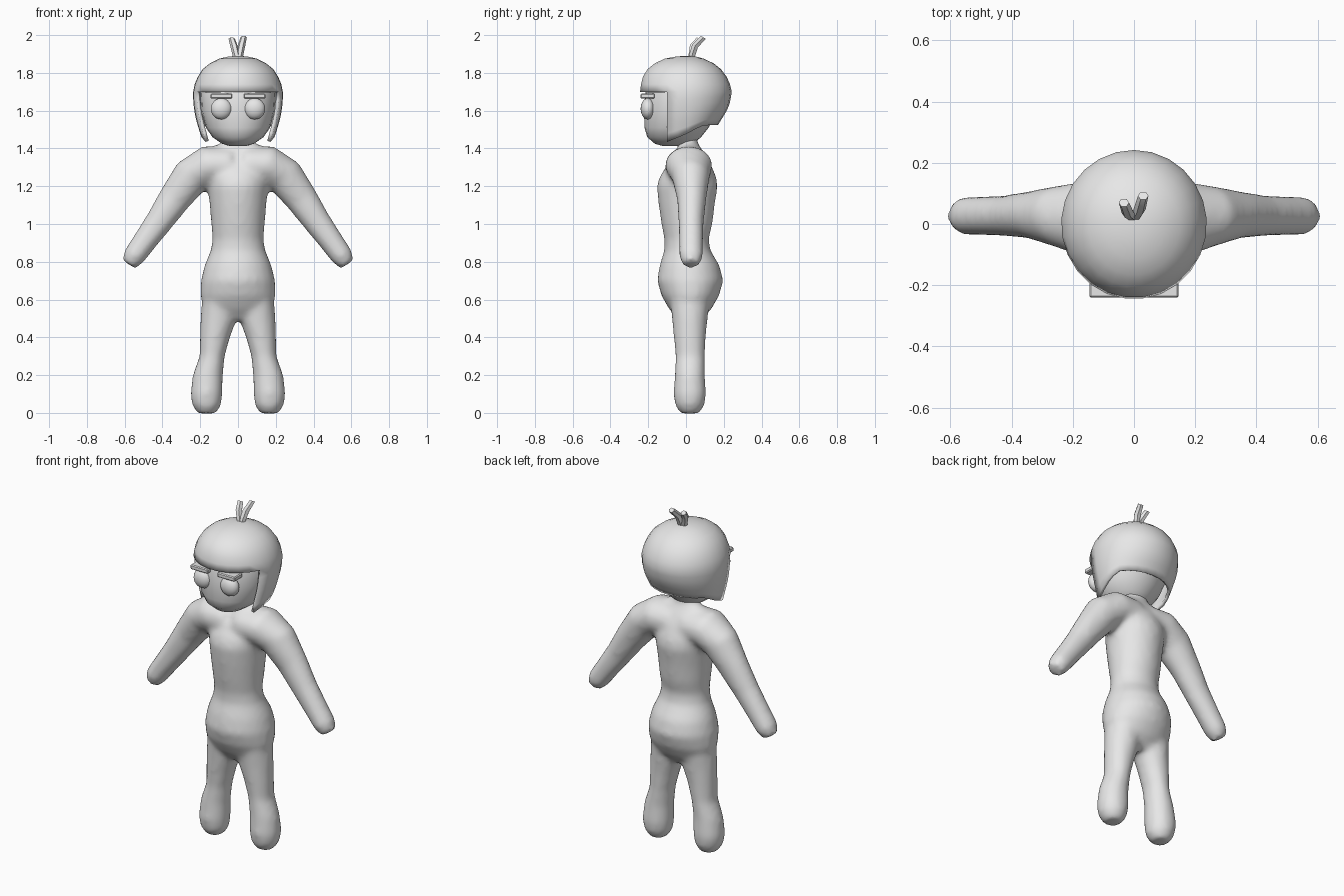
import bpy, bmesh, math
from mathutils import Vector as V

if "Cube" in bpy.data.objects:
    bpy.data.objects.remove(bpy.data.objects["Cube"])

grey = bpy.data.materials.new("plain grey")
grey.diffuse_color = (0.8, 0.8, 0.8, 1)
grey.use_nodes = True
grey.node_tree.nodes["Principled BSDF"].inputs["Base Color"].default_value = grey.diffuse_color


def finish(name, bm, angle=None):
    bmesh.ops.recalc_face_normals(bm, faces=bm.faces)
    me = bpy.data.meshes.new(name)
    bm.to_mesh(me)
    bm.free()
    ob = bpy.data.objects.new(name, me)
    bpy.context.collection.objects.link(ob)
    me.materials.append(grey)
    for p in me.polygons:
        p.use_smooth = True
    if angle:
        bpy.ops.object.select_all(action='DESELECT')
        ob.select_set(True)
        bpy.context.view_layer.objects.active = ob
        bpy.ops.object.shade_smooth_by_angle(angle=math.radians(angle))
    return ob


def loft(bm, frames, n=24):
    """Closed tube through elliptical rings given as (centre, half axis u, half axis v)."""
    rows = []
    for c, u, v in frames:
        rows.append([bm.verts.new(V(c) + V(u) * math.cos(a) + V(v) * math.sin(a))
                     for a in (math.tau * i / n for i in range(n))])
    for a, b in zip(rows, rows[1:]):
        for i in range(n):
            j = (i + 1) % n
            bm.faces.new((a[i], a[j], b[j], b[i]))
    bm.faces.new(rows[0][::-1])
    bm.faces.new(rows[-1])


def level(z, rx, yf, yb, cx=0):
    """Horizontal ring between a front and a back depth."""
    return (cx, (yf + yb) / 2, z), (rx, 0, 0), (0, (yb - yf) / 2, 0)


# Body: torso, legs and arms fused into one smooth skin
bm = bmesh.new()
loft(bm, [level(*r) for r in [
    (.49, .08, -.04, .08), (.55, .18, -.09, .135), (.62, .20, -.13, .175),
    (.70, .197, -.153, .198), (.78, .178, -.14, .178), (.86, .145, -.115, .13),
    (.92, .135, -.115, .12), (1.0, .142, -.13, .14), (1.1, .15, -.145, .152),
    (1.2, .16, -.155, .168), (1.25, .165, -.14, .16), (1.32, .16, -.095, .13),
    (1.38, .15, -.055, .095), (1.415, .125, -.04, .07), (1.435, .075, -.045, .06),
    (1.52, .06, -.04, .06)]])
for s in (-1, 1):
    loft(bm, [level(z, rx, yf, yb, s * cx) for z, cx, rx, yf, yb in [
        (.66, .10, .085, -.09, .13), (.5, .102, .097, -.075, .115),
        (.4, .122, .08, -.065, .105), (.3, .137, .067, -.056, .10),
        (.2, .16, .08, -.06, .10), (.1, .167, .085, -.067, .107),
        (.04, .166, .077, -.058, .098), (-.003, .165, .048, -.03, .07)]])
    path = [(.04, 1.31, .10, .12, .01), (.16, 1.31, .105, .125, .015),
            (.25, 1.25, .102, .10, .025), (.335, 1.135, .087, .078, .03),
            (.42, 1.01, .073, .067, .027), (.5, .90, .064, .064, .027),
            (.55, .83, .06, .063, .027), (.578, .786, .042, .045, .027)]
    frames = []
    for i, (x, z, h, w, y) in enumerate(path):
        p, q = path[max(i - 1, 0)], path[min(i + 1, len(path) - 1)]
        d = V((q[0] - p[0], 0, q[1] - p[1])).normalized()
        frames.append(((s * x, y, z), (-s * d.z * h, 0, d.x * h), (0, w, 0)))
    loft(bm, frames)
body = finish("body", bm)
m = body.modifiers.new("fuse", 'REMESH')
m.mode, m.voxel_size, m.use_smooth_shade = 'VOXEL', .016, True
m = body.modifiers.new("soften", 'SMOOTH')
m.factor, m.iterations = .5, 8

# Head
bm = bmesh.new()
loft(bm, [level(*r) for r in [
    (1.412, .04, -.12, -.01), (1.425, .085, -.165, .04), (1.46, .135, -.205, .08),
    (1.51, .17, -.22, .12), (1.6, .195, -.222, .17), (1.7, .2, -.215, .19),
    (1.78, .175, -.18, .17), (1.83, .10, -.10, .10)]])
head = finish("head", bm)

# Hair: cap with a straight fringe and longer sides and back
PROFILE = [(1.89, 0, 0, 0), (1.887, .05, .05, .05), (1.875, .10, .115, .095),
           (1.85, .15, .167, .147), (1.82, .187, .205, .185), (1.78, .213, .23, .215),
           (1.74, .23, .24, .233), (1.70, .238, .245, .242), (1.65, .238, .245, .235),
           (1.6, .232, .245, .217), (1.55, .222, .245, .185), (1.5, .207, .245, .155),
           (1.43, .187, .245, .14)]


def profile(z):
    for a, b in zip(PROFILE, PROFILE[1:]):
        if z >= b[0]:
            t = (a[0] - z) / (a[0] - b[0])
            return [a[k] + t * (b[k] - a[k]) for k in (1, 2, 3)]
    return PROFILE[-1][1:]


def hair_point(a, z):
    rx, yf, yb = profile(z)
    return (rx * math.cos(a), math.sin(a) * (yf if math.sin(a) < 0 else yb), z)


edge = math.asin(.1 / .245)           # where fringe meets side locks
NB, NF = 16, 9
back = [-edge + (math.pi + 2 * edge) * i / NB for i in range(NB + 1)]
front = [math.pi + edge + (math.pi - 2 * edge) * i / NF for i in range(1, NF)]
angles = back + front
bm = bmesh.new()
rows = [[bm.verts.new(hair_point(a, p[0])) for a in angles] for p in PROFILE[:8]]
for k in range(1, 7):
    row = []
    for a in back:
        y = hair_point(a, 1.6)[1]
        low = 1.435 + .4 * min(max(y + .1, 0), .22)
        row.append(bm.verts.new(hair_point(a, 1.70 + (low - 1.70) * k / 6)))
    rows.append(row)
for r, (a, b) in enumerate(zip(rows, rows[1:])):
    n = len(angles) if r < 7 else NB
    for i in range(n):
        j = (i + 1) % len(angles)
        bm.faces.new((a[i], b[i], b[j], a[j]))
bmesh.ops.remove_doubles(bm, verts=bm.verts, dist=.0005)
hair = finish("hair", bm, 40)
m = hair.modifiers.new("thickness", 'SOLIDIFY')
m.thickness, m.offset = .018, -1

for s, side in ((-1, "left"), (1, "right")):
    # Eyes
    bm = bmesh.new()
    bmesh.ops.create_uvsphere(bm, u_segments=24, v_segments=14, radius=1)
    bmesh.ops.scale(bm, vec=(.056, .038, .056), verts=bm.verts)
    bmesh.ops.translate(bm, vec=(s * .088, -.202, 1.61), verts=bm.verts)
    finish(side + "_eye", bm)
    # Eyebrows
    bm = bmesh.new()
    bmesh.ops.create_cube(bm, size=1)
    bmesh.ops.scale(bm, vec=(.115, .075, .027), verts=bm.verts)
    bmesh.ops.translate(bm, vec=(s * .088, -.203, 1.677), verts=bm.verts)
    bmesh.ops.bevel(bm, geom=bm.edges[:], offset=.005, segments=1, affect='EDGES')
    finish(side + "_eyebrow", bm, 30)
    # Sprouting tufts on the crown
    bm = bmesh.new()
    tip = V((.03, .092, 1.988)) if s > 0 else V((-.033, .07, 1.98))
    base = V((s * .004, .025, 1.87))
    mid = base.lerp(tip, .55) + V((0, -.014, .008))
    loft(bm, [(p, (w, 0, 0), (0, w * .85, -w * .5))
              for p, w in ((base, .019), (mid, .02), (tip, .017))], 6)
    finish(side + "_tuft", bm, 40)
